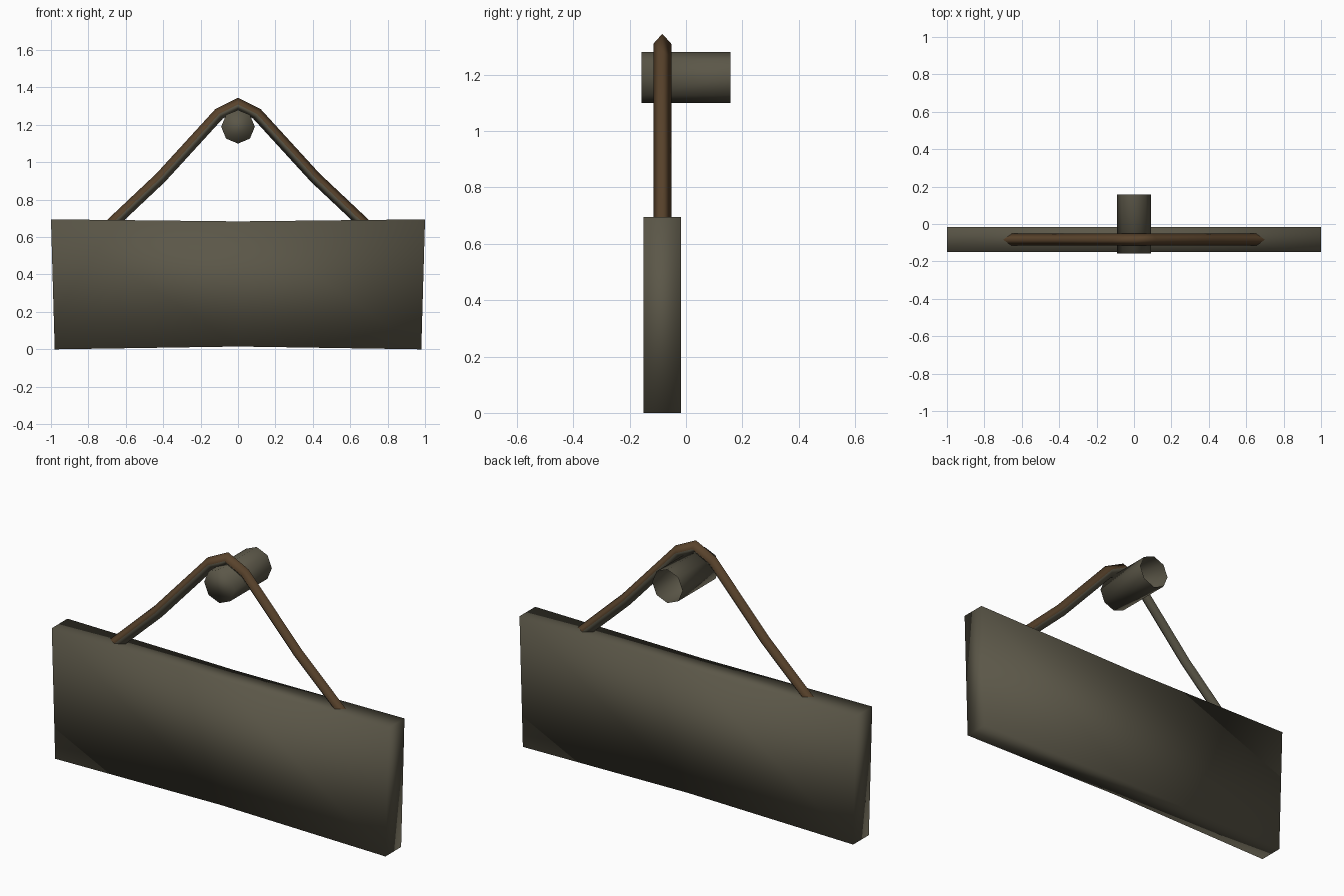
import bpy, bmesh, math
from mathutils import Vector

if "Cube" in bpy.data.objects:
    bpy.data.objects.remove(bpy.data.objects["Cube"])


def material(name, rgb):
    m = bpy.data.materials.new(name)
    m.diffuse_color = (*rgb, 1)
    m.use_nodes = True
    m.node_tree.nodes["Principled BSDF"].inputs["Base Color"].default_value = m.diffuse_color
    return m


WOOD = material("weathered wood", (0.105, 0.095, 0.065))
ROPE = material("brown rope", (0.10, 0.056, 0.025))


def finish(name, bm, mats):
    bmesh.ops.recalc_face_normals(bm, faces=bm.faces)
    mesh = bpy.data.meshes.new(name)
    for f in bm.faces:
        f.smooth = True
    bm.to_mesh(mesh)
    bm.free()
    for m in mats:
        mesh.materials.append(m)
    ob = bpy.data.objects.new(name, mesh)
    bpy.context.collection.objects.link(ob)
    return ob


def loft(bm, rings):
    """Skin a list of closed rings and return their vertices."""
    rows = [[bm.verts.new(p) for p in r] for r in rings]
    n = len(rows[0])
    for a, b in zip(rows, rows[1:]):
        for i in range(n):
            j = (i + 1) % n
            bm.faces.new((a[i], a[j], b[j], b[i]))
    return rows


# Sign board: slightly pinched in the middle, narrower at the bottom
bm = bmesh.new()
y0, y1 = -0.15, -0.017
rings = []
for s in (-1, 0, 1):
    lo, hi = (0.015, 0.684) if s == 0 else (0.0, 0.695)
    rings.append([(s * 0.98, y0, lo), (s * 0.98, y1, lo), (s, y1, hi), (s, y0, hi)])
rows = loft(bm, rings)
bm.faces.new(rows[0])
bm.faces.new(rows[-1])
finish("sign_board", bm, [WOOD])

# Peg: eight-sided, closed in front and open at the back
bm = bmesh.new()
rings = [[(0.09 * math.cos(k * math.pi / 4), y, 1.19 + 0.09 * math.sin(k * math.pi / 4))
          for k in range(8)] for y in (-0.158, 0.158)]
rows = loft(bm, rings)
bm.faces.new(rows[0])
finish("peg", bm, [WOOD])

# Rope: diamond section swept over the peg, mitred at every bend
half = [(0.69, 0.657), (0.413, 0.918), (0.101, 1.259)]
path = [Vector((-x, 0, z)) for x, z in half] + [Vector((0, 0, 1.309))]
path += [Vector((x, 0, z)) for x, z in reversed(half)]
bm = bmesh.new()
R, yc = 0.032, -0.084
rings = []
for i, p in enumerate(path):
    a = (p - path[max(i - 1, 0)]).normalized()
    b = (path[min(i + 1, len(path) - 1)] - p).normalized()
    t = (a + b).normalized()
    up = Vector((-t.z, 0, t.x)) * R / max(t.dot(a), t.dot(b))
    side = Vector((0, R, 0))
    c = p + Vector((0, yc, 0))
    rings.append([c + up, c + side, c - up, c - side])
loft(bm, rings)
bmesh.ops.recalc_face_normals(bm, faces=bm.faces)
# The underside of the rope shares the wood colour
bm.normal_update()
for f in bm.faces:
    f.material_index = 1 if f.normal.z < 0 else 0
finish("hanging_rope", bm, [ROPE, WOOD])
